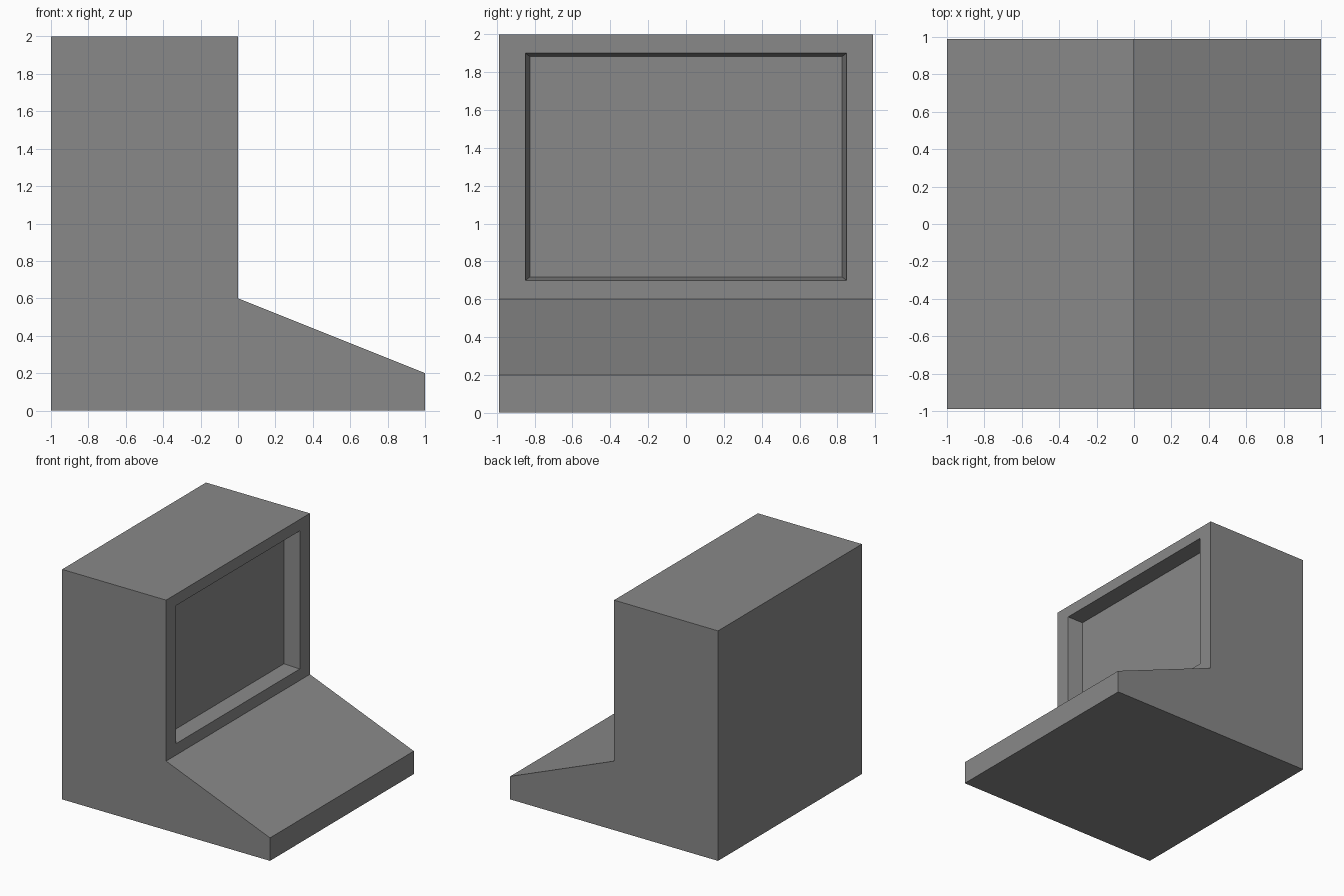
import bpy
import bmesh
from mathutils import Vector

cube = bpy.data.objects.get("Cube")
if cube:
    bpy.data.objects.remove(cube, do_unlink=True)

HALF_WIDTH = 0.988
SCREEN_DEPTH = 0.135

# Plain grey casing colour
GREY = (0.25, 0.25, 0.25, 1.0)
grey = bpy.data.materials.new("casing_grey")
grey.use_nodes = True
grey.diffuse_color = GREY
grey.node_tree.nodes["Principled BSDF"].inputs["Base Color"].default_value = GREY

# Casing: side profile (x, z) with sloped console, extruded across the width
profile = [(-1, 0), (1, 0), (1, 0.2), (0, 0.6), (0, 2), (-1, 2)]
bm = bmesh.new()
side = bm.faces.new([bm.verts.new((x, -HALF_WIDTH, z)) for x, z in profile])
extruded = bmesh.ops.extrude_face_region(bm, geom=[side])
bmesh.ops.translate(
    bm,
    vec=(0, 2 * HALF_WIDTH, 0),
    verts=[v for v in extruded["geom"] if isinstance(v, bmesh.types.BMVert)],
)
bmesh.ops.recalc_face_normals(bm, faces=bm.faces)

# Screen: inset the upright panel, then sink and slightly narrow it
panel = next(f for f in bm.faces
             if f.normal.x > 0.9 and f.calc_center_median().z > 1)
bmesh.ops.inset_region(bm, faces=[panel], thickness=0.1)
centre = panel.calc_center_median()


def fit(face, half_y, half_z, x):
    """Resize a rectangular face about the screen centre."""
    for v in face.verts:
        v.co = Vector((x,
                       half_y if v.co.y > 0 else -half_y,
                       centre.z + (half_z if v.co.z > centre.z else -half_z)))


fit(panel, 0.849, 0.6, 0)
sunk = bmesh.ops.extrude_discrete_faces(bm, faces=[panel])["faces"][0]
fit(sunk, 0.824, 0.582, -SCREEN_DEPTH)
bmesh.ops.recalc_face_normals(bm, faces=bm.faces)

mesh = bpy.data.meshes.new("console_casing")
bm.to_mesh(mesh)
bm.free()
mesh.materials.append(grey)
casing = bpy.data.objects.new("console_casing", mesh)
bpy.context.collection.objects.link(casing)
